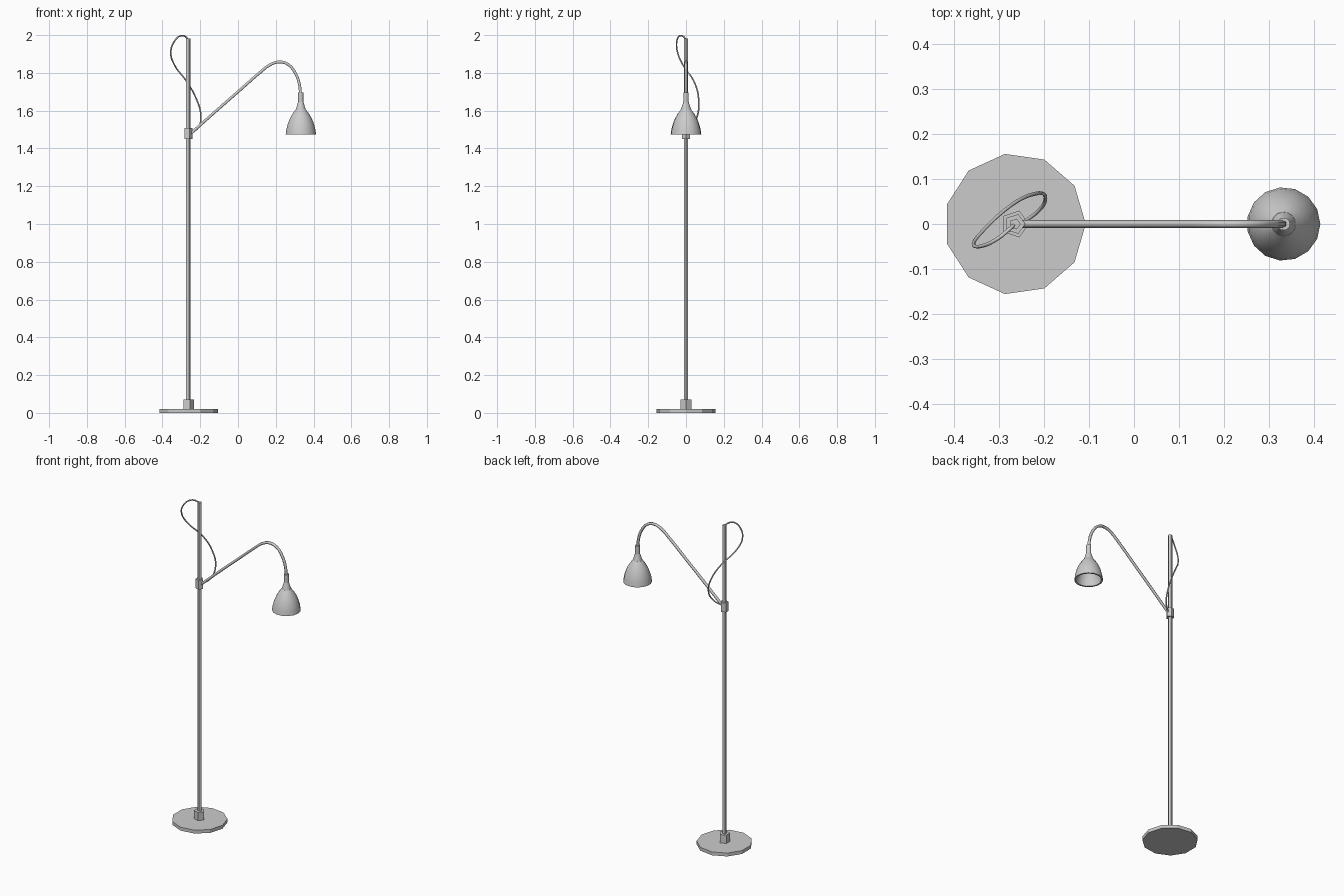
import bpy, math

if "Cube" in bpy.data.objects:
    bpy.data.objects.remove(bpy.data.objects["Cube"])

PX = -0.264   # pole axis
SX = 0.332    # shade axis


def lathe(name, x, profile, sides, smooth=False, closed=False):
    """Revolve (radius, z) points about a vertical axis; open profiles get capped."""
    n = len(profile)
    verts = [(x + r * math.cos(2 * math.pi * k / sides),
              r * math.sin(2 * math.pi * k / sides), z)
             for r, z in profile for k in range(sides)]
    faces = []
    for i in range(n if closed else n - 1):
        a, b = i * sides, ((i + 1) % n) * sides
        for k in range(sides):
            m = (k + 1) % sides
            faces.append((a + k, a + m, b + m, b + k))
    if not closed:
        faces.append(tuple(reversed(range(sides))))
        faces.append(tuple(range((n - 1) * sides, n * sides)))
    me = bpy.data.meshes.new(name)
    me.from_pydata(verts, [], faces)
    ob = bpy.data.objects.new(name, me)
    bpy.context.collection.objects.link(ob)
    if smooth:
        activate(ob)
        bpy.ops.object.shade_smooth_by_angle(angle=math.radians(40))
    return ob


def activate(ob):
    bpy.ops.object.select_all(action='DESELECT')
    ob.select_set(True)
    bpy.context.view_layer.objects.active = ob


def tube(name, points, radius, steps):
    """Round tube along a smooth path through the points."""
    cu = bpy.data.curves.new(name, 'CURVE')
    cu.dimensions = '3D'
    cu.bevel_depth = radius
    cu.bevel_resolution = 1
    cu.resolution_u = steps
    cu.use_fill_caps = True
    sp = cu.splines.new('BEZIER')
    sp.bezier_points.add(len(points) - 1)
    for bp, p in zip(sp.bezier_points, points):
        bp.co = p
        bp.handle_left_type = bp.handle_right_type = 'AUTO'
    ob = bpy.data.objects.new(name, cu)
    bpy.context.collection.objects.link(ob)
    activate(ob)
    bpy.ops.object.convert(target='MESH')
    bpy.ops.object.shade_smooth_by_angle(angle=math.radians(65))
    return ob


# Stand: disc, collar, pole and sliding clamp
lathe("base_disc", PX, [(0.157, 0), (0.157, 0.021)], 11)
lathe("base_collar", PX, [(0.031, 0.018), (0.031, 0.072)], 5)
lathe("pole", PX, [(0.0125, 0.02), (0.0125, 1.982)], 5)
lathe("clamp", PX, [(0.023, 1.45), (0.023, 1.507)], 5)

# Gooseneck arm: straight run, then a bend down to the socket
arm = [(-0.25, 1.479), (-0.12, 1.595), (0.0, 1.70), (0.12, 1.805),
       (0.165, 1.84), (0.215, 1.858), (0.265, 1.845), (0.303, 1.80),
       (0.325, 1.74), (0.331, 1.68)]
tube("arm", [(x, 0, z) for x, z in arm], 0.0085, 3)

# Lamp head: socket, neck and hollow bell shade
lathe("socket", SX, [(0.0145, 1.64), (0.0145, 1.697)], 10, True)
lathe("neck", SX, [(0.028, 1.602), (0.024, 1.615), (0.014, 1.647)], 15, True)
lathe("shade", SX, [
    (0.005, 1.607), (0.027, 1.607), (0.042, 1.587), (0.058, 1.56),
    (0.070, 1.53), (0.078, 1.50), (0.0815, 1.473),
    (0.072, 1.473), (0.068, 1.50), (0.060, 1.53), (0.048, 1.56),
    (0.033, 1.585), (0.005, 1.598)], 15, True, closed=True)
lathe("bulb_holder", SX, [(0.012, 1.575), (0.012, 1.603)], 10, True)

# Loose cable looping from the pole top down to the clamp
tube("cable", [
    (-0.264, 0, 1.975), (-0.277, -0.012, 1.991), (-0.305, -0.034, 1.996),
    (-0.338, -0.049, 1.965), (-0.356, -0.045, 1.91), (-0.338, -0.018, 1.845),
    (-0.272, 0.042, 1.755), (-0.224, 0.066, 1.67), (-0.197, 0.062, 1.58),
    (-0.208, 0.033, 1.515), (-0.25, 0.0, 1.478)], 0.0042, 5)
